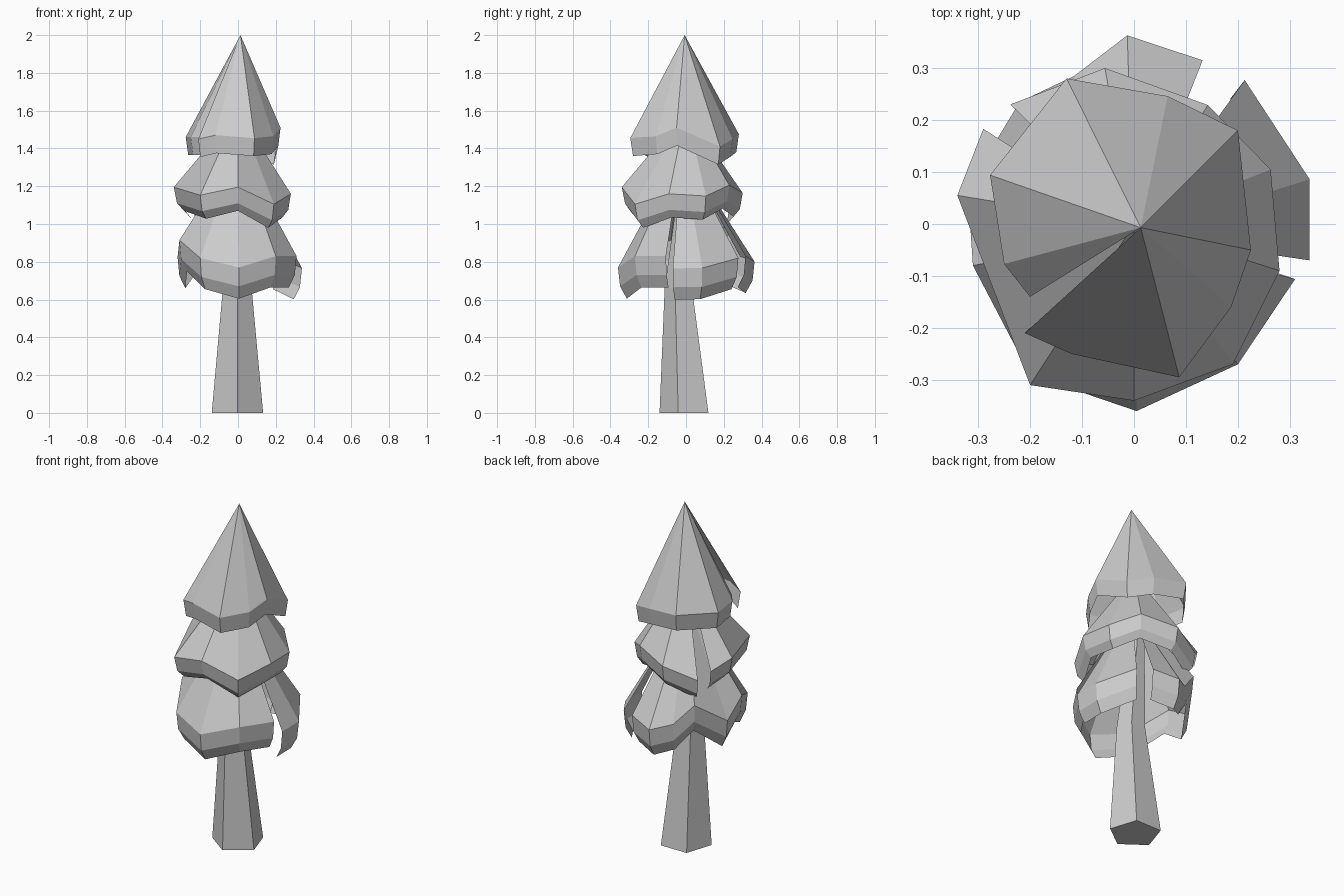
import bpy, bmesh, math

cube = bpy.data.objects.get("Cube")
if cube:
    bpy.data.objects.remove(cube)

grey = bpy.data.materials.new("plain grey")
grey.use_nodes = True
colour = (0.6, 0.6, 0.6, 1)
grey.diffuse_color = colour
bsdf = next(n for n in grey.node_tree.nodes if n.type == "BSDF_PRINCIPLED")
bsdf.inputs["Base Color"].default_value = colour


def finish(name, bm):
    mesh = bpy.data.meshes.new(name)
    bm.to_mesh(mesh)
    bm.free()
    mesh.materials.append(grey)
    obj = bpy.data.objects.new(name, mesh)
    bpy.context.collection.objects.link(obj)


def skirt(name, apex, rim, lips):
    """Open, split cone of faces: apex, wavy rim, then folded lip rows (scale, drop)."""
    bm = bmesh.new()
    top = bm.verts.new(apex)
    rows = [[bm.verts.new((x * s, y * s, z - d)) for x, y, z in rim]
            for s, d in [(1, 0)] + lips]
    for i in range(len(rim) - 1):
        bm.faces.new((top, rows[0][i], rows[0][i + 1]))
        for upper, lower in zip(rows, rows[1:]):
            bm.faces.new((upper[i], lower[i], lower[i + 1], upper[i + 1]))
    finish(name, bm)


# Foliage layers, each wrapped counter-clockwise with a split
skirt("top_foliage", (0.013, -0.007, 2.0), [
    (-0.21, -0.21, 1.45), (-0.12, -0.25, 1.47), (0.087, -0.295, 1.455),
    (0.187, -0.16, 1.465), (0.225, -0.05, 1.51), (0.2, 0.18, 1.41),
    (0.065, 0.246, 1.45), (-0.13, 0.28, 1.475), (-0.277, 0.094, 1.46),
    (-0.25, -0.077, 1.46), (-0.2, -0.14, 1.46)], [(0.95, 0.095)])

skirt("middle_foliage", (0.0, 0.0, 1.6), [
    (-0.29, 0.183, 1.15), (-0.34, 0.055, 1.195), (-0.2, -0.31, 1.153),
    (0.0, -0.34, 1.195), (0.19, -0.27, 1.105), (0.28, -0.09, 1.16),
    (0.263, 0.105, 1.148), (0.142, 0.229, 1.206), (-0.056, 0.3, 1.164),
    (-0.238, 0.23, 1.1)], [(0.95, 0.085), (0.84, 0.125)])

# The lowest layer is split on two sides, so it is two sheets
low_apex = (0.0, -0.02, 1.4)
low_lips = [(0.97, 0.1), (0.87, 0.165)]
skirt("lower_foliage_left", low_apex, [
    (0.338, -0.07, 0.765), (0.338, 0.086, 0.767), (0.213, 0.277, 0.82)], low_lips)
skirt("lower_foliage", low_apex, [
    (0.132, 0.315, 0.83), (-0.013, 0.363, 0.8), (-0.115, 0.285, 0.83),
    (-0.22, 0.235, 0.95), (-0.32, 0.07, 0.825), (-0.31, -0.08, 0.915),
    (-0.2, -0.29, 0.82), (0.005, -0.36, 0.77), (0.2, -0.27, 0.83),
    (0.31, -0.106, 0.83)], low_lips)

# Five-sided bent trunk: (x, y, height, radius) per ring
bm = bmesh.new()
rings = []
for ox, oy, z, r in [(-0.003, 0.003, 0, 0.143), (-0.004, -0.033, 0.66, 0.08),
                     (-0.02, 0.01, 1.3, 0.035)]:
    rings.append([bm.verts.new((ox + r * math.cos(a), oy + r * math.sin(a), z))
                  for a in (math.radians(72 * k - 90) for k in range(5))])
for low, high in zip(rings, rings[1:]):
    for k in range(5):
        n = (k + 1) % 5
        bm.faces.new((low[k], low[n], high[n], high[k]))
bm.faces.new(rings[0][::-1])
bm.faces.new(rings[-1])
finish("trunk", bm)
